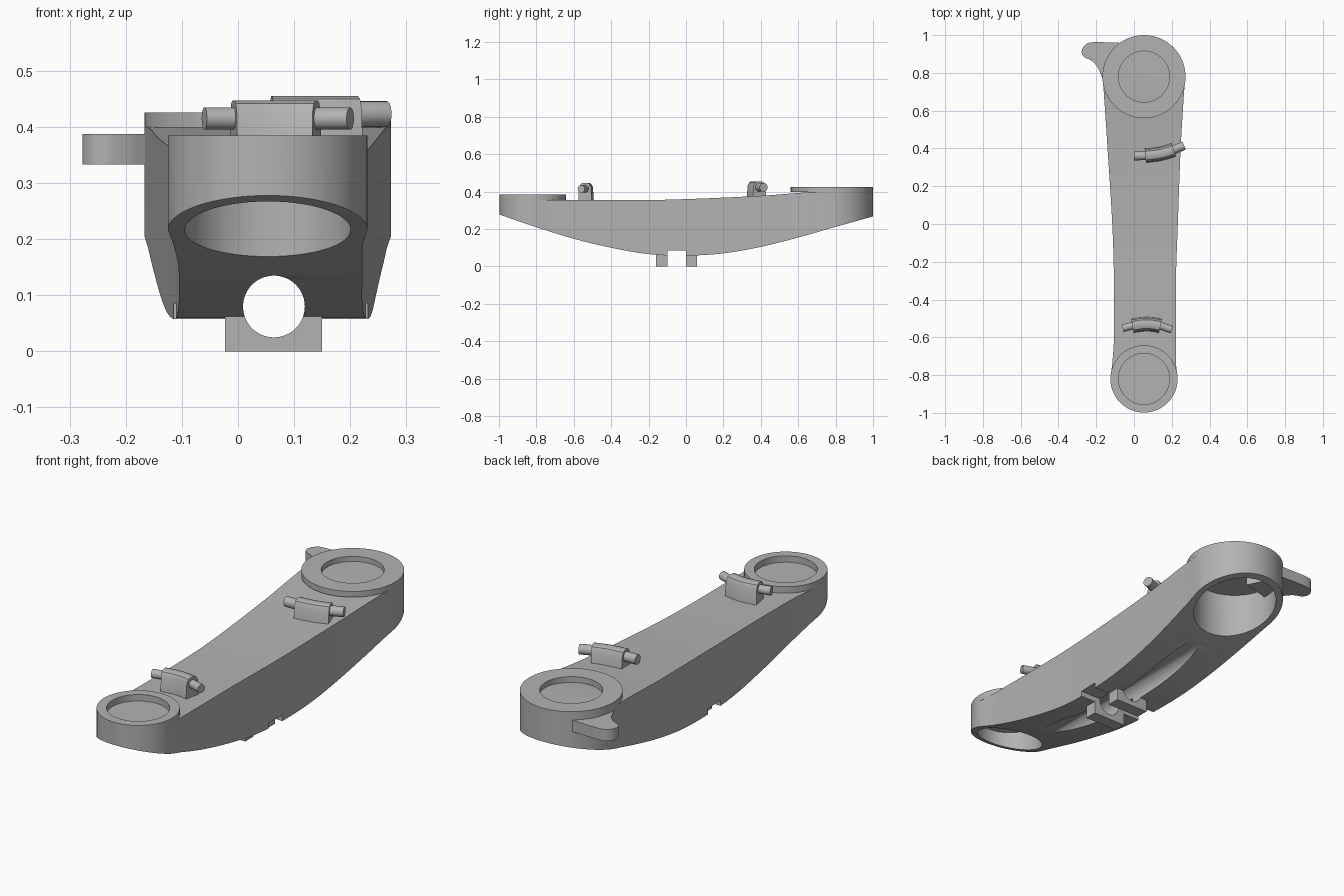
import bpy, bmesh, math
from mathutils import Vector

if "Cube" in bpy.data.objects:
    bpy.data.objects.remove(bpy.data.objects["Cube"])

grey = bpy.data.materials.new("plain grey")
grey.use_nodes = True
grey.diffuse_color = (0.45, 0.45, 0.45, 1)
grey.node_tree.nodes["Principled BSDF"].inputs["Base Color"].default_value = grey.diffuse_color

CX = 0.053
FRONT_Y, FRONT_R = -0.82, 0.178
REAR_Y, REAR_R = 0.78, 0.22


def spline(points, steps=8):
    """Smooth curve through the points."""
    p = [Vector(q) for q in points]
    p = [2 * p[0] - p[1]] + p + [2 * p[-1] - p[-2]]
    out = []
    for a, b, c, d in zip(p, p[1:], p[2:], p[3:]):
        for i in range(steps):
            t = i / steps
            out.append(0.5 * (2 * b + (c - a) * t + (2 * a - 5 * b + 4 * c - d) * t ** 2
                              + (3 * b - a - 3 * c + d) * t ** 3))
    return out + [p[-2]]


def arc(x, y, r, start, end, n=32):
    angles = [math.radians(start + (end - start) * i / n) for i in range(n + 1)]
    return [Vector((x + r * math.cos(a), y + r * math.sin(a))) for a in angles]


def prism(name, outline, low, high, axis="z"):
    """Extrude a flat outline along z (x, y), x (y, z) or y (x, z)."""
    place = {"z": lambda u, v, w: (u, v, w), "x": lambda u, v, w: (w, u, v),
             "y": lambda u, v, w: (u, w, v)}[axis]
    bm = bmesh.new()
    rings = [[bm.verts.new(place(p[0], p[1], w)) for p in outline] for w in (low, high)]
    bm.faces.new(rings[0])
    bm.faces.new(rings[1])
    for i in range(len(outline)):
        j = (i + 1) % len(outline)
        bm.faces.new((rings[0][i], rings[0][j], rings[1][j], rings[1][i]))
    bmesh.ops.recalc_face_normals(bm, faces=bm.faces)
    return finish(name, bm)


def finish(name, bm):
    mesh = bpy.data.meshes.new(name)
    bm.to_mesh(mesh)
    bm.free()
    mesh.materials.append(grey)
    ob = bpy.data.objects.new(name, mesh)
    bpy.context.collection.objects.link(ob)
    return ob


def disc(name, x, y, r, low, high, axis="z"):
    return prism(name, arc(x, y, r, 0, 360, 64)[:-1], low, high, axis)


def box(name, x0, x1, y0, y1, z0, z1):
    return prism(name, [(x0, y0), (x1, y0), (x1, y1), (x0, y1)], z0, z1)


def boolean(ob, other, operation="DIFFERENCE"):
    bpy.context.view_layer.objects.active = ob
    mod = ob.modifiers.new("shape", "BOOLEAN")
    mod.operation, mod.solver, mod.object = operation, "EXACT", other
    bpy.ops.object.modifier_apply(modifier=mod.name)
    bpy.data.objects.remove(other)


def sweep(name, path, section):
    """Sweep a (sideways, z) section along a level path."""
    bm = bmesh.new()
    rings = []
    for i, p in enumerate(path):
        t = (path[min(i + 1, len(path) - 1)] - path[max(i - 1, 0)]).normalized()
        rings.append([bm.verts.new((p.x - t.y * s, p.y + t.x * s, z)) for s, z in section])
    for a, b in zip(rings, rings[1:]):
        for i in range(len(section)):
            j = (i + 1) % len(section)
            bm.faces.new((a[i], a[j], b[j], b[i]))
    bm.faces.new(rings[0])
    bm.faces.new(rings[-1])
    bmesh.ops.recalc_face_normals(bm, faces=bm.faces)
    return finish(name, bm)


# Arm body: plan outline intersected with the bowed side profile
left = spline([(-0.16, 0.7), (-0.14, 0.4), (-0.115, 0), (-0.106, -0.3), (-0.106, -0.6), (-0.115, -0.74)])
right = spline([(0.222, -0.74), (0.222, -0.6), (0.222, -0.3), (0.232, 0), (0.247, 0.4), (0.265, 0.7)])
plan = (arc(CX, REAR_Y, REAR_R, 0, 180) + left
        + arc(CX, FRONT_Y, FRONT_R, 180, 360) + right)
belly = spline([(-1.1, 0.315), (-0.97, 0.268), (-0.8, 0.21), (-0.6, 0.148), (-0.4, 0.1),
                (-0.2, 0.066), (0, 0.058), (0.2, 0.07), (0.4, 0.105), (0.6, 0.155),
                (0.8, 0.212), (1.0, 0.268), (1.1, 0.3)])
deck = spline([(1.1, 0.402), (0.72, 0.4), (0.4, 0.378), (0, 0.36), (-0.3, 0.355), (-1.1, 0.355)])
body = prism("arm_body", plan, 0, 0.5)
boolean(body, prism("profile", belly + deck, -0.5, 0.5, "x"), "INTERSECT")

# Saddle blocks under the middle, cable groove and cross notch
for y in (-0.16, 0.0):
    boolean(body, box("saddle", -0.023, 0.15, y, y + 0.06, 0, 0.12), "UNION")
boolean(body, disc("groove", 0.064, 0.08, 0.055, -0.65, 0.57, "y"))
boolean(body, box("notch", -0.4, 0.4, -0.1, 0, -0.1, 0.085))

# Joint sockets opening downward
boolean(body, disc("socket", CX, FRONT_Y, 0.148, 0, 0.335))
boolean(body, disc("socket", CX, REAR_Y, 0.188, 0, 0.375))

# Raised rings around the shallow top pockets
rings = []
for name, y, r, low, high in (("front_ring", FRONT_Y, FRONT_R, 0.35, 0.385),
                              ("rear_ring", REAR_Y, REAR_R, 0.399, 0.426)):
    ring = disc(name, CX, y, r, low, high)
    boolean(ring, disc("pocket", CX, y, 0.135, 0.2, 0.6))
    rings.append(ring)

# Side lug at the rear
lug_edge = spline([(-0.08, 0.96), (-0.22, 0.962), (-0.262, 0.945), (-0.277, 0.91),
                   (-0.262, 0.882), (-0.225, 0.865), (-0.19, 0.825), (-0.163, 0.76)])
lug = prism("rear_lug", lug_edge + [Vector((0, 0.8))], 0.333, 0.387)

# Curved pin holders: a rounded block with a pin through it
clips = []
for name, path, first, last, base, top, radius in (
        ("front", [(-0.06, -0.552), (0, -0.538), (0.07, -0.53), (0.14, -0.54), (0.2, -0.56)],
         7, 25, 0.34, 0.447, 0.02),
        ("rear", [(0.0, 0.36), (0.06, 0.362), (0.14, 0.372), (0.21, 0.393), (0.265, 0.415)],
         8, 25, 0.36, 0.455, 0.023)):
    curve = spline(path)
    w = 0.038
    section = [(-w, base), (w, base), (w * 0.85, top - 0.022), (w * 0.6, top - 0.005),
               (w * 0.3, top), (-w * 0.3, top), (-w * 0.6, top - 0.005), (-w * 0.85, top - 0.022)]
    clips.append(sweep(name + "_pin_holder", curve[first:last], section))
    clips.append(sweep(name + "_pin", curve, arc(0, top - 0.032, radius, 0, 360, 24)[:-1]))

# Smooth round walls, keep edges sharp
for ob in [body, lug] + rings + clips:
    bpy.ops.object.select_all(action="DESELECT")
    ob.select_set(True)
    bpy.context.view_layer.objects.active = ob
    bpy.ops.object.shade_smooth_by_angle(angle=math.radians(30))
